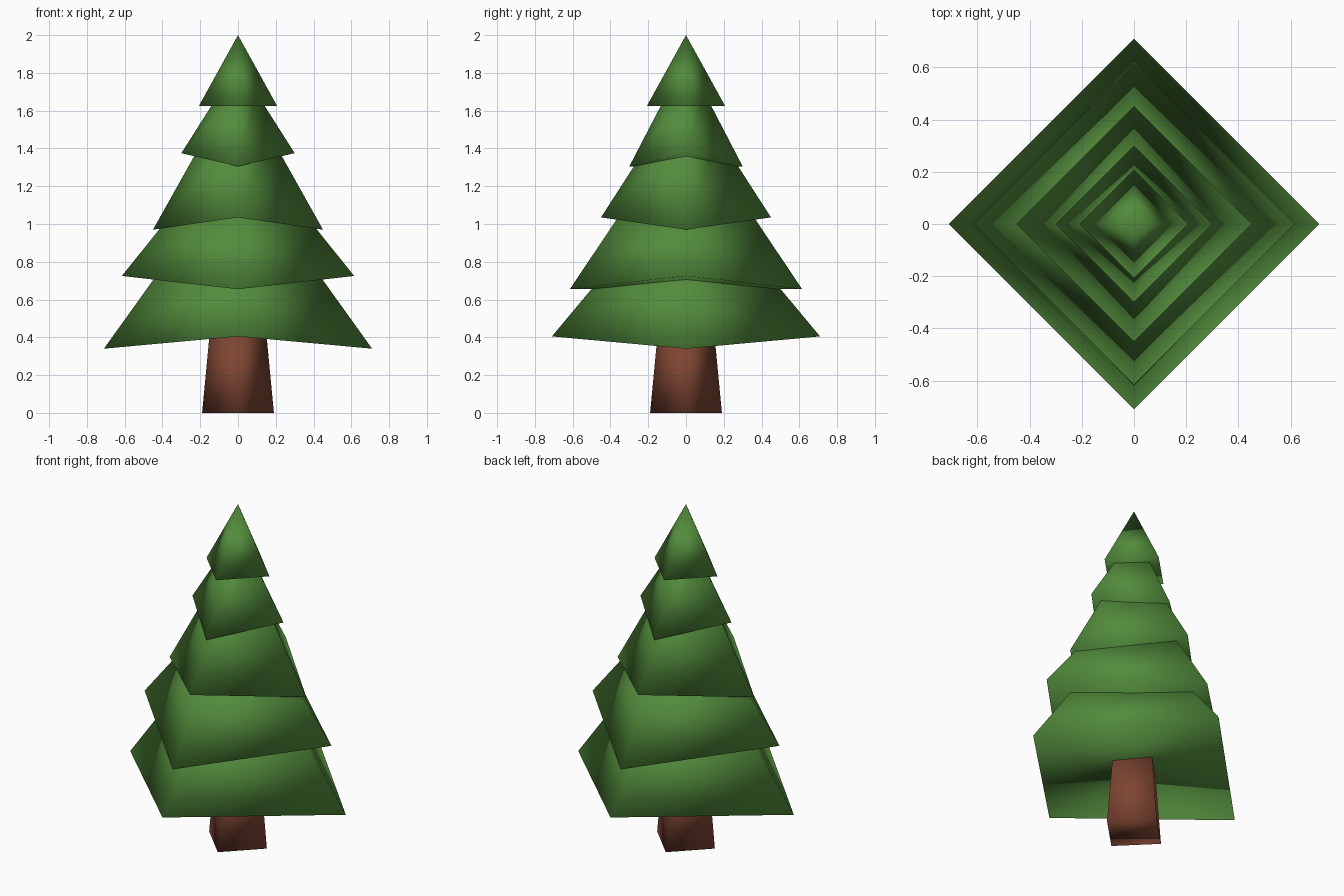
import bpy
import bmesh

if "Cube" in bpy.data.objects:
    bpy.data.objects.remove(bpy.data.objects["Cube"])


def material(name, rgb):
    m = bpy.data.materials.new(name)
    m.diffuse_color = (*rgb, 1.0)
    m.use_nodes = True
    m.node_tree.nodes["Principled BSDF"].inputs["Base Color"].default_value = m.diffuse_color
    return m


leaf = material("leaf_green", (0.085, 0.26, 0.045))
bark = material("bark_brown", (0.21, 0.06, 0.032))


def tapered_block(name, mat, r_low, zx, zy, r_top, z_top):
    """Four-sided block, corners on the axes; x and y corners start at zx and zy."""
    bm = bmesh.new()
    dirs = [(1, 0), (0, 1), (-1, 0), (0, -1)]
    low = [bm.verts.new((r_low * x, r_low * y, zx if x else zy)) for x, y in dirs]
    if r_top > 0:
        top = [bm.verts.new((r_top * x, r_top * y, z_top)) for x, y in dirs]
        bm.faces.new(top)
    else:
        apex = bm.verts.new((0, 0, z_top))
    for i in range(4):
        j = (i + 1) % 4
        if r_top > 0:
            bm.faces.new((low[i], low[j], top[j], top[i]))
        else:
            bm.faces.new((low[i], low[j], apex))
    # underside folded along the y diagonal
    bm.faces.new((low[3], low[1], low[0]))
    bm.faces.new((low[1], low[3], low[2]))
    bmesh.ops.recalc_face_normals(bm, faces=bm.faces[:])
    for f in bm.faces:
        f.smooth = True
    mesh = bpy.data.meshes.new(name)
    bm.to_mesh(mesh)
    bm.free()
    mesh.materials.append(mat)
    ob = bpy.data.objects.new(name, mesh)
    bpy.context.collection.objects.link(ob)
    return ob


# trunk
tapered_block("trunk", bark, 0.19, 0.0, 0.0, 0.15, 0.42)

# branch tiers, bottom to top: rim radius, x corner z, y corner z, top radius, top z
tiers = [
    (0.71, 0.34, 0.405, 0.38, 0.80),
    (0.615, 0.725, 0.655, 0.33, 1.08),
    (0.45, 0.97, 1.035, 0.17, 1.47),
    (0.30, 1.375, 1.305, 0.10, 1.69),
    (0.207, 1.625, 1.625, 0.0, 2.0),
]
for n, t in enumerate(tiers, 1):
    tapered_block(f"branch_tier_{n}", leaf, *t)
